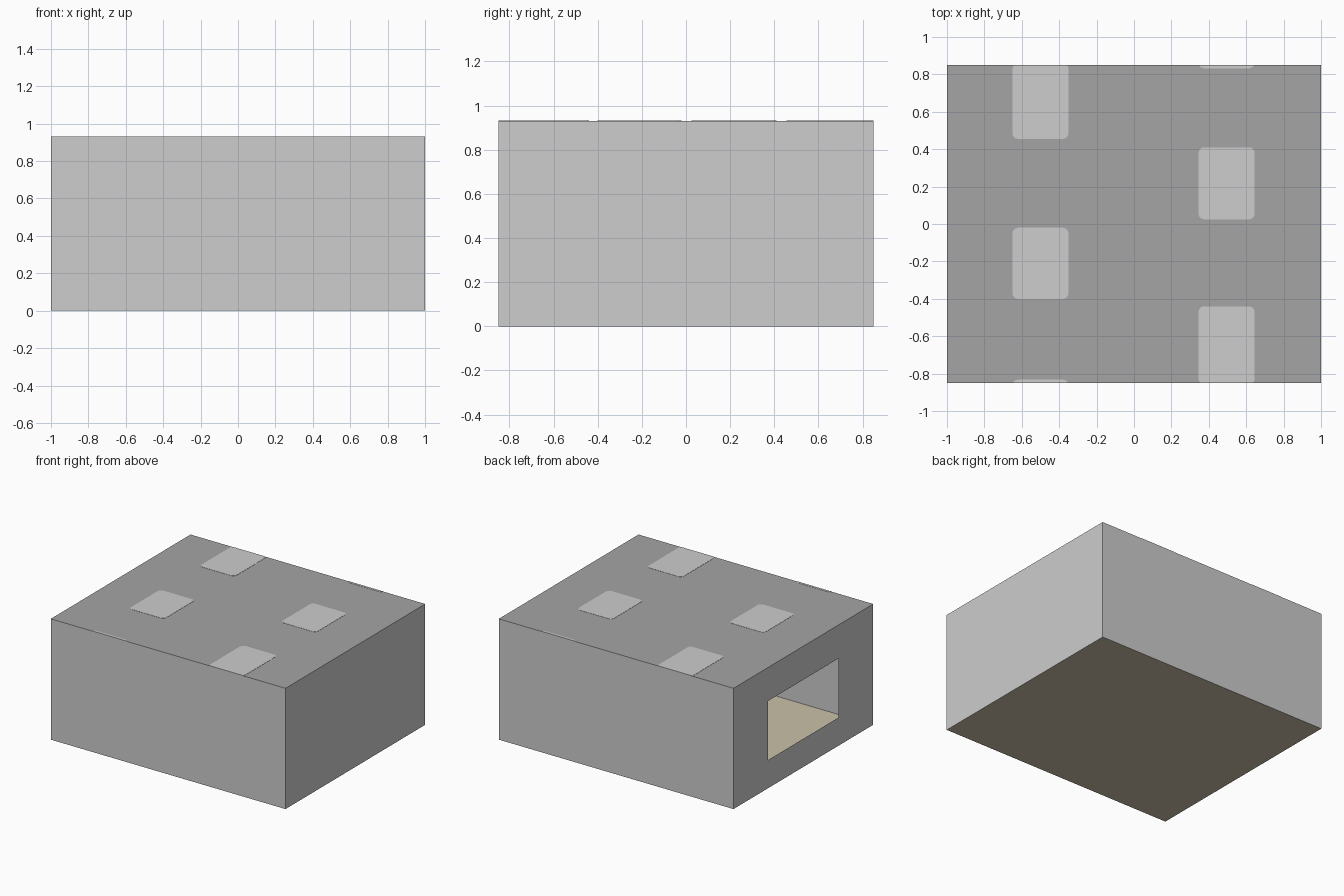
import bpy, bmesh, math

if "Cube" in bpy.data.objects:
    bpy.data.objects.remove(bpy.data.objects["Cube"])

X, Y, H = 1.0, 0.85, 0.93          # half width, half depth, height


def material(name, rgb):
    m = bpy.data.materials.new(name)
    m.diffuse_color = (*rgb, 1)
    m.use_nodes = True
    m.node_tree.nodes["Principled BSDF"].inputs["Base Color"].default_value = m.diffuse_color
    return m


LIGHT = material("light grey", (0.61, 0.61, 0.61))
DARK = material("mid grey", (0.376, 0.376, 0.376))
BEIGE = material("beige", (0.591, 0.533, 0.392))


def make(name, polys, mat, thickness=0):
    """Flat polygons joined into one object, optionally extruded upwards."""
    bm = bmesh.new()
    for p in polys:
        bm.faces.new([bm.verts.new(c) for c in p])
    bmesh.ops.remove_doubles(bm, verts=bm.verts, dist=1e-5)
    if thickness:
        r = bmesh.ops.extrude_face_region(bm, geom=bm.faces[:], use_keep_orig=True)
        vs = [g for g in r["geom"] if isinstance(g, bmesh.types.BMVert)]
        bmesh.ops.translate(bm, verts=vs, vec=(0, 0, thickness))
        bmesh.ops.recalc_face_normals(bm, faces=bm.faces[:])
    me = bpy.data.meshes.new(name)
    bm.to_mesh(me)
    bm.free()
    me.materials.append(mat)
    ob = bpy.data.objects.new(name, me)
    bpy.context.collection.objects.link(ob)
    return ob


def side(x, y0, y1, z0, z1):
    return [(x, y1, z0), (x, y0, z0), (x, y0, z1), (x, y1, z1)]


# Thin sheets of the hollow room
make("floor", [[(-X, Y, 0), (X, Y, 0), (X, -Y, 0), (-X, -Y, 0)]], BEIGE)
make("ceiling", [[(-X, -Y, H), (X, -Y, H), (X, Y, H), (-X, Y, H)]], DARK)
make("front_wall", [[(-X, -Y, 0), (X, -Y, 0), (X, -Y, H), (-X, -Y, H)]], LIGHT)
make("back_wall", [[(X, Y, 0), (-X, Y, 0), (-X, Y, H), (X, Y, H)]], LIGHT)
make("right_wall", [side(X, Y, -Y, 0, H)], LIGHT)

# Left wall around a window opening
W, Z0, Z1 = 0.43, 0.217, 0.672
make("left_wall", [
    side(-X, -Y, -W, 0, H), side(-X, W, Y, 0, H),
    side(-X, -W, W, 0, Z0), side(-X, -W, W, Z1, H)], LIGHT)


def rounded(x0, x1, y0, y1, z, r=0.03, n=5):
    """Rounded rectangle, cut off at the ceiling edges."""
    pts = []
    corners = [(x1 - r, y1 - r), (x0 + r, y1 - r), (x0 + r, y0 + r), (x1 - r, y0 + r)]
    for k, (cx, cy) in enumerate(corners):
        for i in range(n):
            a = (k + i / (n - 1)) * math.pi / 2
            y = max(-Y, min(Y, cy + r * math.sin(a)))
            p = (cx + r * math.cos(a), y, z)
            if not pts or math.dist(p, pts[-1]) > 1e-4:
                pts.append(p)
    return pts


# Ceiling lights, visible from above and from inside
for x, spans in ((-0.5, [(0.455, 0.858), (-0.40, -0.02), (-0.95, -0.832)]),
                 (0.495, [(0.832, 0.95), (0.025, 0.41), (-0.858, -0.44)])):
    for y0, y1 in spans:
        make("ceiling_light", [rounded(x - 0.15, x + 0.15, y0, y1, H - 0.0015)],
             LIGHT, 0.003)
